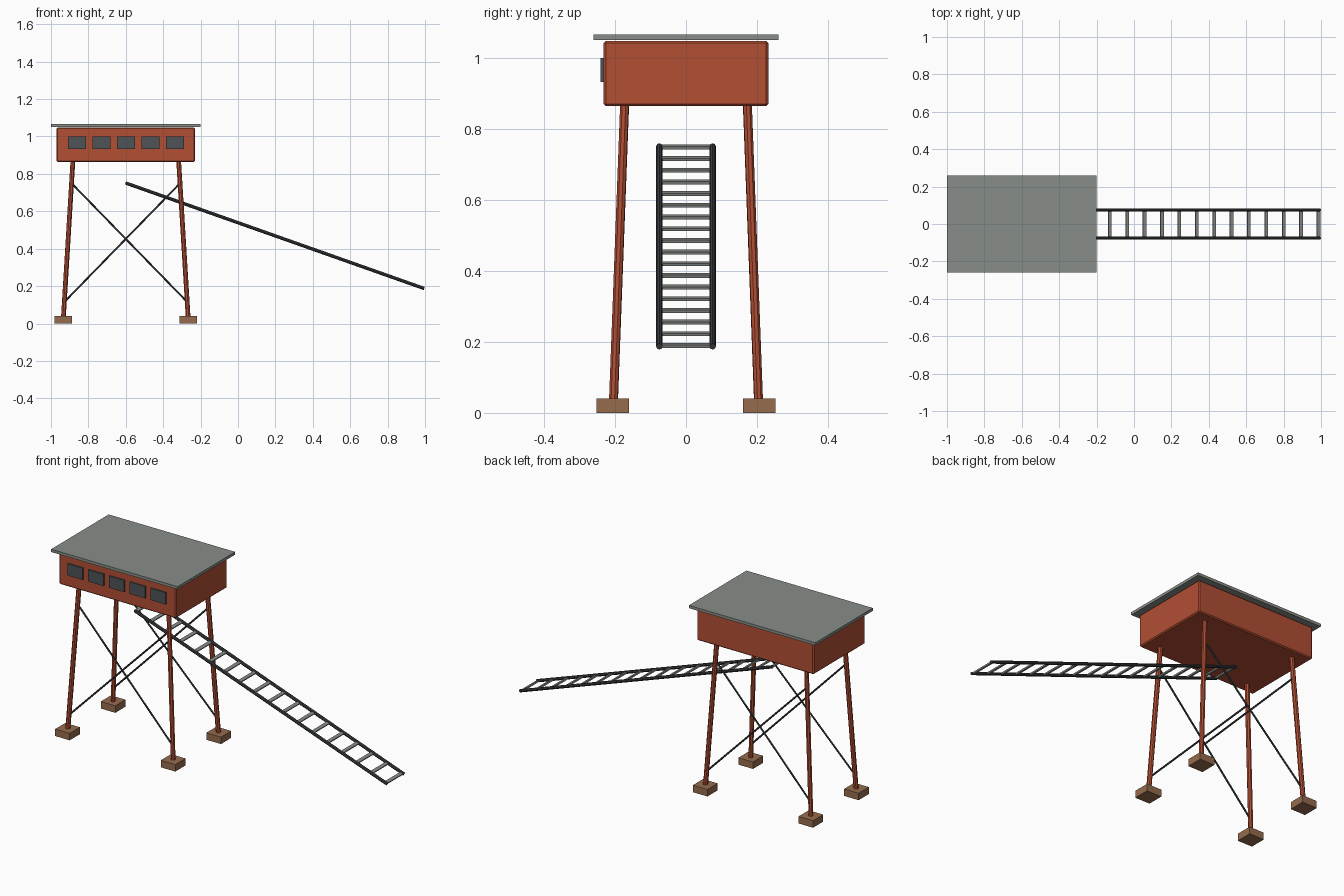
import bpy, math
from mathutils import Vector

if "Cube" in bpy.data.objects:
    bpy.data.objects.remove(bpy.data.objects["Cube"])


def material(name, rgb):
    lin = [(c / 255 / 12.92) if c / 255 <= 0.04045 else ((c / 255 + 0.055) / 1.055) ** 2.4 for c in rgb]
    m = bpy.data.materials.new(name)
    m.diffuse_color = (*lin, 1)
    m.use_nodes = True
    m.node_tree.nodes["Principled BSDF"].inputs["Base Color"].default_value = m.diffuse_color
    return m


RED = material("rust_red", (178, 78, 52))
GREY = material("roof_grey", (136, 141, 136))
DARK = material("dark_steel", (58, 62, 64))
GLASS = material("window_grey", (78, 84, 86))
WOOD = material("footing_brown", (150, 108, 78))


def box(name, centre, size, mat, tilt=0, bevel=0):
    bpy.ops.mesh.primitive_cube_add(size=1, location=centre, rotation=(0, tilt, 0))
    o = bpy.context.object
    o.name = name
    o.scale = size
    bpy.ops.object.transform_apply(location=False, rotation=False, scale=True)
    o.data.materials.append(mat)
    if bevel:
        b = o.modifiers.new("bevel", "BEVEL")
        b.width = bevel
        b.segments = 1
    return o


def rod(name, a, b, r1, r2, mat, sides=8):
    a, b = Vector(a), Vector(b)
    d = b - a
    bpy.ops.mesh.primitive_cone_add(vertices=sides, radius1=r1, radius2=r2, depth=d.length,
                                    location=(a + b) / 2, rotation=d.to_track_quat('Z', 'Y').to_euler())
    o = bpy.context.object
    o.name = name
    o.data.materials.append(mat)
    return o


CX = -0.6  # middle of the hut

# Hut and roof
box("cabin", (CX, 0, 0.956), (0.74, 0.464, 0.184), RED, bevel=0.006)
box("roof", (CX, 0, 1.058), (0.8, 0.52, 0.016), GREY)

# Front windows
for i in range(5):
    box(f"window_{i}", (CX + (i - 2) * 0.131, -0.236, 0.966), (0.096, 0.009, 0.067), GLASS)


def leg_point(sx, sy, z):
    """Point on a splayed leg axis at height z."""
    t = (z - 0.04) / 0.825
    return (CX + sx * (0.333 - 0.05 * t), sy * (0.204 - 0.031 * t), z)


# Legs, footings and cross braces
for sy, side in ((-1, "front"), (1, "back")):
    for sx, end in ((-1, "left"), (1, "right")):
        rod(f"{side}_{end}_leg", leg_point(sx, sy, 0.02), leg_point(sx, sy, 0.88), 0.013, 0.013, RED)
        box(f"{side}_{end}_footing", (CX + sx * 0.334, sy * 0.206, 0.02), (0.092, 0.092, 0.04), WOOD)
        rod(f"{side}_{end}_brace", leg_point(sx, sy, 0.75), leg_point(-sx, sy, 0.115), 0.005, 0.005, DARK, 6)

# Sloping ladder
top, bottom = Vector((-0.6, 0, 0.751)), Vector((0.996, 0, 0.187))
slope = math.atan2(top.z - bottom.z, bottom.x - top.x)
for sy, side in ((-1, "front"), (1, "back")):
    off = Vector((0, sy * 0.075, 0))
    rod(f"ladder_{side}_rail", top + off, bottom + off, 0.009, 0.009, DARK)
first, last = Vector((-0.594, 0, 0.749)), Vector((0.986, 0, 0.190))
for i in range(18):
    box(f"ladder_rung_{i}", first.lerp(last, i / 17), (0.018, 0.156, 0.008), GREY, tilt=slope)
